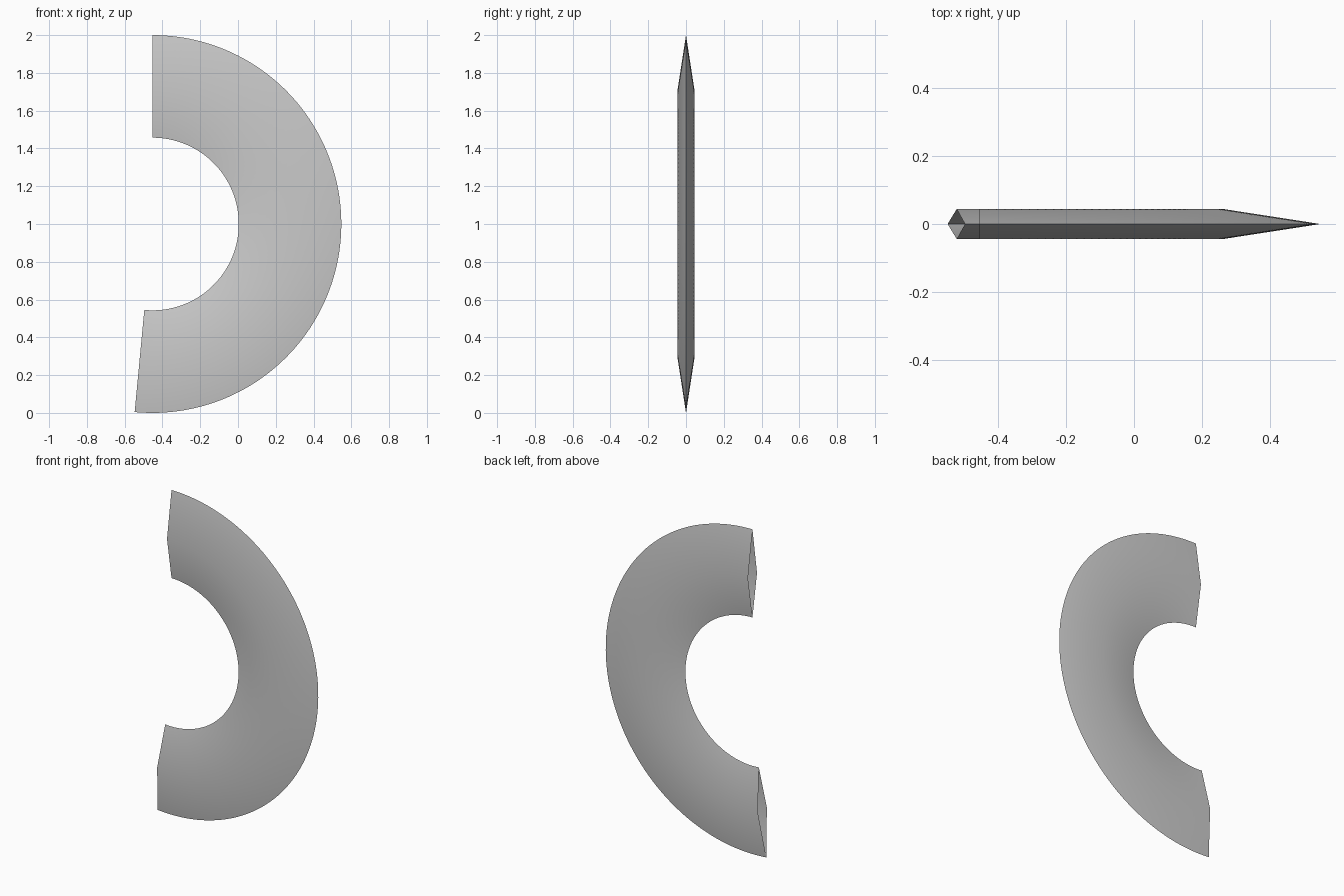
import bpy
import bmesh
import math
from mathutils import Matrix, Vector

cube = bpy.data.objects.get("Cube")
if cube:
    bpy.data.objects.remove(cube, do_unlink=True)

CENTRE = Vector((-0.453, 0, 1))
INNER, RIDGE, OUTER, HALF_THICK = 0.457, 0.715, 1.0, 0.044
SWEEP = math.radians(185.4)

grey = bpy.data.materials.new("plain grey")
grey.use_nodes = True
colour = (0.6, 0.6, 0.6, 1)
grey.diffuse_color = colour
grey.node_tree.nodes["Principled BSDF"].inputs["Base Color"].default_value = colour

# Diamond cross-section at the top end of the arc
bm = bmesh.new()
section = [(OUTER, 0), (RIDGE, -HALF_THICK), (INNER, 0), (RIDGE, HALF_THICK)]
verts = [bm.verts.new((0, y, r)) for r, y in section]
edges = [bm.edges.new((verts[i], verts[(i + 1) % 4])) for i in range(4)]

# Sweep it clockwise around the arc, leaving both ends open
bmesh.ops.spin(bm, geom=verts + edges, cent=(0, 0, 0), axis=(0, 1, 0),
               angle=SWEEP, steps=96)
bmesh.ops.recalc_face_normals(bm, faces=bm.faces)

# Make the normals point out of the tube
bm.faces.ensure_lookup_table()
face = max(bm.faces, key=lambda f: f.calc_center_median().length)
if face.normal.dot(face.calc_center_median()) < 0:
    bmesh.ops.reverse_faces(bm, faces=bm.faces)
bmesh.ops.transform(bm, matrix=Matrix.Translation(CENTRE), verts=bm.verts)

mesh = bpy.data.meshes.new("curved_blade")
bm.to_mesh(mesh)
bm.free()
mesh.materials.append(grey)
blade = bpy.data.objects.new("curved_blade", mesh)
bpy.context.collection.objects.link(blade)

# Smooth along the arc, sharp at the inner and outer rims
bpy.ops.object.select_all(action="DESELECT")
blade.select_set(True)
bpy.context.view_layer.objects.active = blade
bpy.ops.object.shade_smooth_by_angle(angle=math.radians(30))
